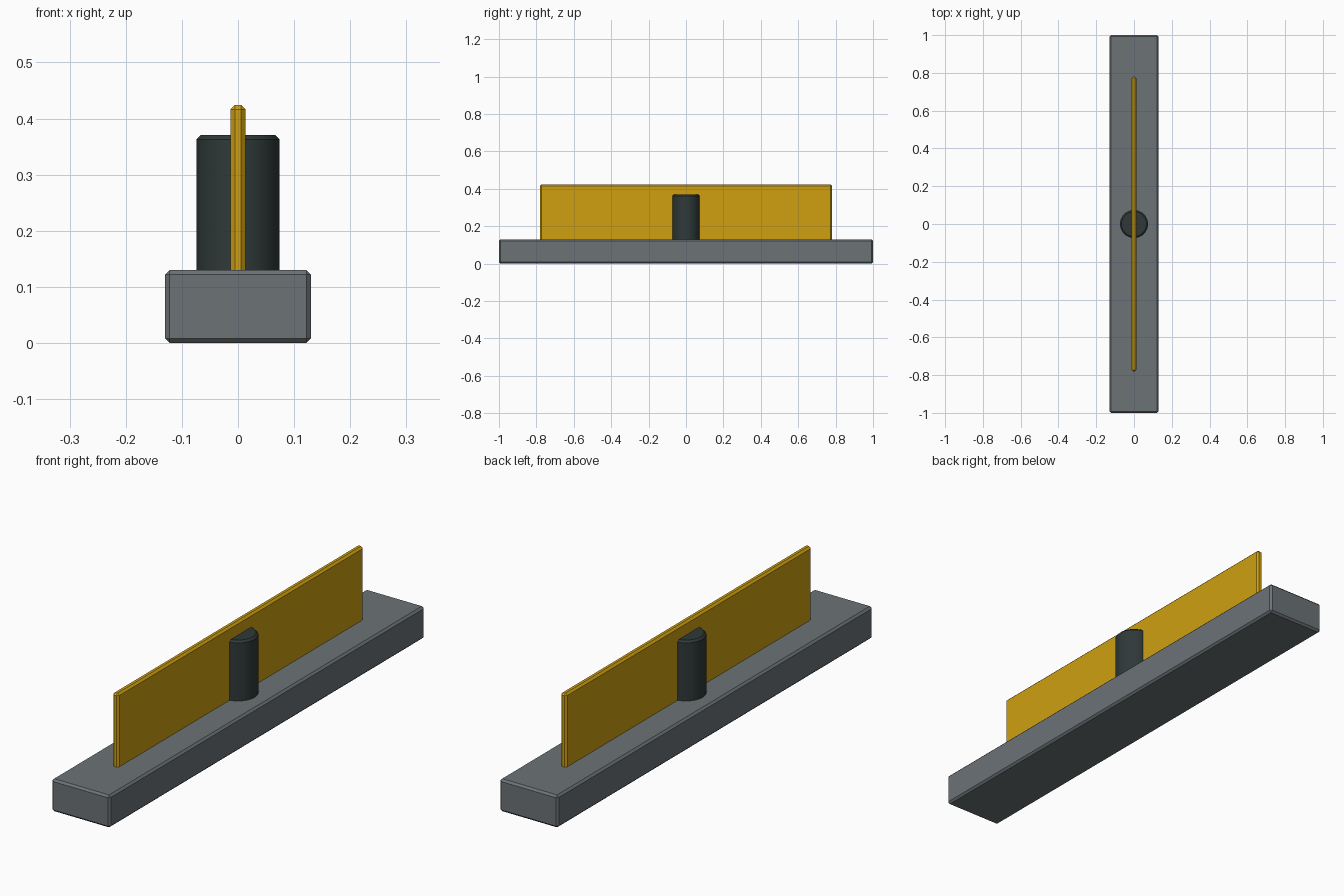
import bpy
import math

cube = bpy.data.objects.get("Cube")
if cube:
    bpy.data.objects.remove(cube, do_unlink=True)


def make_material(name, colour):
    mat = bpy.data.materials.new(name)
    mat.use_nodes = True
    mat.diffuse_color = (*colour, 1)
    mat.node_tree.nodes["Principled BSDF"].inputs["Base Color"].default_value = (*colour, 1)
    return mat


def finish(obj, name, mat, bevel):
    """Name, colour and chamfer a part."""
    obj.name = name
    obj.data.materials.append(mat)
    mod = obj.modifiers.new("Chamfer", "BEVEL")
    mod.width = bevel
    mod.segments = 1
    mod.limit_method = "ANGLE"
    mod.angle_limit = math.radians(40)


def block(name, size, bottom, mat, bevel):
    bpy.ops.mesh.primitive_cube_add(size=1, location=(0, 0, bottom + size[2] / 2))
    obj = bpy.context.object
    obj.scale = size
    bpy.ops.object.transform_apply(location=False, rotation=False, scale=True)
    finish(obj, name, mat, bevel)


grey = make_material("slate grey", (0.15, 0.17, 0.183))
yellow = make_material("golden yellow", (0.62, 0.35, 0.005))
dark = make_material("dark charcoal", (0.028, 0.04, 0.04))

# Long flat base
base_top = 0.13
block("base", (0.26, 2, base_top), 0, grey, 0.008)

# Thin upright fin, sunk slightly into the base
sink = 0.01
block("fin", (0.027, 1.56, 0.424 - base_top + sink), base_top - sink, yellow, 0.008)

# Round post through the middle of the fin
height = 0.371 - base_top + sink
bpy.ops.mesh.primitive_cylinder_add(
    vertices=48, radius=0.074, depth=height,
    location=(0, 0, base_top - sink + height / 2))
post = bpy.context.object
bpy.ops.object.shade_smooth_by_angle(angle=math.radians(30))
finish(post, "post", dark, 0.008)
